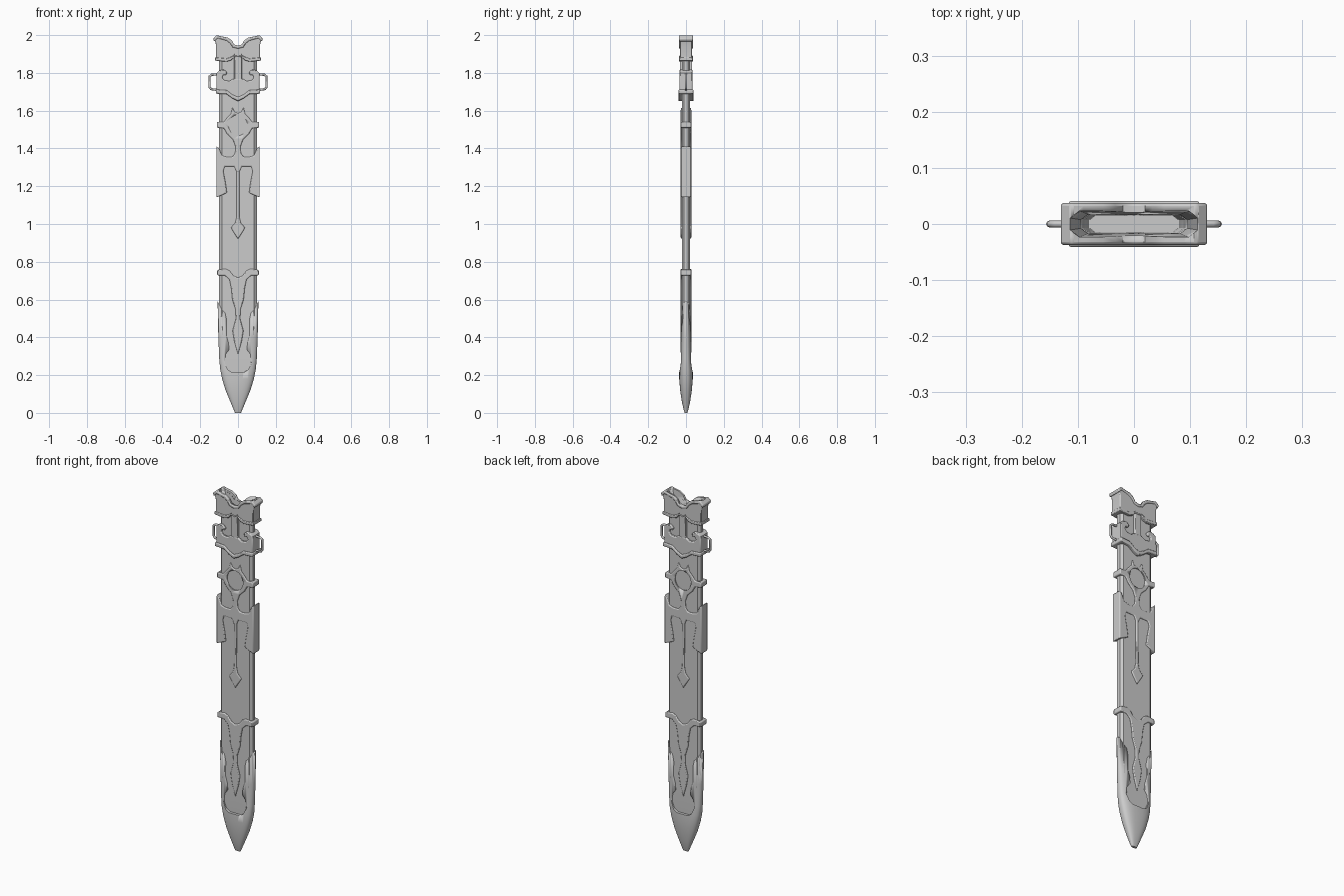
import bpy, bmesh, math

if "Cube" in bpy.data.objects:
    bpy.data.objects.remove(bpy.data.objects["Cube"])

OCT = [(1, .45), (.86, 1), (0, 1), (-.86, 1), (-1, .45),
       (-1, -.45), (-.86, -1), (0, -1), (.86, -1), (1, -.45)]


def _round(i, n=32, p=.75):
    c, s = math.cos(2 * math.pi * i / n), math.sin(2 * math.pi * i / n)
    return (math.copysign(abs(c) ** p, c), math.copysign(abs(s) ** p, s))


ROUND = [_round(i) for i in range(32)]


def finish(name, bm, angle=35):
    bmesh.ops.recalc_face_normals(bm, faces=bm.faces)
    me = bpy.data.meshes.new(name)
    bm.to_mesh(me)
    bm.free()
    ob = bpy.data.objects.new(name, me)
    bpy.context.collection.objects.link(ob)
    bpy.ops.object.select_all(action='DESELECT')
    ob.select_set(True)
    bpy.context.view_layer.objects.active = ob
    bpy.ops.object.shade_smooth_by_angle(angle=math.radians(angle))
    return ob


def loft(name, unit, sections, angle=35):
    """Closed solid through (z, half width, half depth) sections."""
    bm = bmesh.new()
    rings = [[bm.verts.new((u * hx, v * hy, z)) for u, v in unit] for z, hx, hy in sections]
    n = len(unit)
    for a, b in zip(rings, rings[1:]):
        for i in range(n):
            bm.faces.new((a[i], a[(i + 1) % n], b[(i + 1) % n], b[i]))
    bm.faces.new(rings[0])
    bm.faces.new(rings[-1])
    return finish(name, bm, angle)


def plate(name, half, depth, bevel=.005):
    """Right half outline (starting and ending at x=0), mirrored and extruded front to back."""
    pts = half + [(-x, z) for x, z in reversed(half) if x > 0]
    bm = bmesh.new()
    f = bm.faces.new([bm.verts.new((x, -depth, z)) for x, z in pts])
    ext = bmesh.ops.extrude_face_region(bm, geom=[f])
    bmesh.ops.translate(bm, vec=(0, 2 * depth, 0),
                        verts=[v for v in ext['geom'] if isinstance(v, bmesh.types.BMVert)])
    ob = finish(name, bm)
    if bevel:
        m = ob.modifiers.new("soft_edges", 'BEVEL')
        m.width, m.segments, m.limit_method = bevel, 2, 'ANGLE'
        m.angle_limit = math.radians(50)
    return ob


def cut(ob, cutter):
    m = ob.modifiers.new("cut", 'BOOLEAN')
    m.operation, m.object = 'DIFFERENCE', cutter
    cutter.hide_render = True
    cutter.hide_set(True)


# Hollow for the blade
cavity = loft("cavity_cutter", OCT, [(.3, .08, .015), (.6, .09, .016), (1.88, .095, .017),
                                     (1.95, .106, .021), (2.03, .119, .025)])

# Faceted main body
body = loft("body", OCT, [(.1, .05, .015), (.22, .086, .021), (.32, .094, .022),
                          (.6, .1, .022), (1.88, .1, .022)], 15)
cut(body, cavity)

# Rounded chape with a window cut front to back
chape = loft("chape", ROUND, [(0, .016, .007), (.015, .022, .012), (.06, .041, .022),
                              (.12, .066, .031), (.18, .084, .036), (.23, .094, .036),
                              (.28, .099, .032), (.4, .104, .029), (.59, .108, .028)])
window = plate("chape_window_cutter",
               [(0, .217), (.035, .217), (.055, .23), (.07, .265), (.066, .31), (.047, .335),
                (.05, .37), (.062, .41), (.06, .49), (.068, .53), (.088, .55), (.1, .575),
                (.109, .592), (.109, .64), (0, .64)], .1, 0)
cut(chape, window)
cut(chape, cavity)

# Lower band with pendant
lower = plate("lower_ornament",
              [(0, .715), (.025, .727), (.045, .753), (.065, .763), (.11, .757), (.11, .728),
               (.07, .728), (.045, .705), (.036, .66), (.03, .6), (.014, .55), (.011, .5),
               (.029, .435), (.02, .38), (0, .31)], .028)
cut(lower, cavity)

# Upper ornament: ring, side clamps and arrow pendant
upper = plate("upper_ornament",
              [(0, 1.585), (.018, 1.593), (.03, 1.618), (.037, 1.585), (.058, 1.562),
               (.075, 1.54), (.112, 1.54), (.112, 1.51), (.075, 1.507), (.058, 1.477),
               (.027, 1.447), (.013, 1.41), (.015, 1.375), (.03, 1.355), (.06, 1.355),
               (.085, 1.362), (.1, 1.4), (.115, 1.413), (.115, 1.14), (.058, 1.165),
               (.066, 1.22), (.078, 1.28), (.07, 1.305), (.02, 1.305), (.009, 1.28),
               (.007, 1.04), (.015, 1.005), (.038, .98), (0, .92)], .028)
hole = loft("ring_hole_cutter", [(math.cos(a * math.pi / 16), math.sin(a * math.pi / 16))
                                 for a in range(32)], [(-.1, .05, .055), (.1, .05, .055)])
hole.rotation_euler.x = math.radians(90)
hole.location.z = 1.523
cut(upper, hole)
cut(upper, cavity)

# Throat lobes joined to a centre strip
top_edge = [(0, 1.945), (.02, 1.95), (.033, 1.972), (.055, 1.987), (.09, 1.994),
            (.112, 2.0), (.132, 1.982)]
throat = plate("throat", [(x, z - .004) for x, z in top_edge[:-1]] +
               [(.126, 1.982), (.117, 1.95), (.117, 1.868), (.06, 1.862), (.035, 1.872),
                (.021, 1.89), (.021, 1.74), (0, 1.73)], .033)
rim = plate("throat_rim", top_edge + [(.126, 1.965), (.108, 1.983), (.088, 1.978), (.06, 1.97),
                                      (.043, 1.957), (.028, 1.935), (0, 1.928)], .037)
for part in (throat, rim):
    cut(part, cavity)

# Lip along the bottom of the throat lobes, left open at the centre strip
lip = plate("throat_lip", [(0, 1.89), (.021, 1.893), (.037, 1.885), (.06, 1.876), (.121, 1.882),
                           (.121, 1.865), (.06, 1.859), (.034, 1.868), (.021, 1.885),
                           (0, 1.883)], .036, .003)
cut(lip, cavity)

# Hanger collar with hooked arms and a pointed lower lip
collar = plate("collar", [(0, 1.77), (.022, 1.77), (.045, 1.757), (.07, 1.76), (.084, 1.775),
                          (.078, 1.79), (.062, 1.788), (.058, 1.803), (.075, 1.818),
                          (.1, 1.812), (.113, 1.8), (.113, 1.69), (.06, 1.69), (.03, 1.668),
                          (0, 1.655)], .034)
collar_lip = plate("collar_lip", [(0, 1.672), (.03, 1.685), (.06, 1.708), (.117, 1.712),
                                  (.117, 1.69), (.06, 1.687), (.03, 1.665), (0, 1.65)], .041)
for part in (collar, collar_lip):
    cut(part, cavity)

# Strap loops
for side, s in (("left", -1), ("right", 1)):
    cu = bpy.data.curves.new(side + "_strap_loop", 'CURVE')
    cu.dimensions, cu.bevel_depth, cu.bevel_resolution = '3D', .006, 2
    cu.use_fill_caps = True
    path = [(.106, 1.792), (.14, 1.79), (.15, 1.782), (.151, 1.725), (.143, 1.714), (.106, 1.71)]
    sp = cu.splines.new('POLY')
    sp.points.add(len(path) - 1)
    for p, (x, z) in zip(sp.points, path):
        p.co = (s * x, 0, z, 1)
    bpy.context.collection.objects.link(bpy.data.objects.new(side + "_strap_loop", cu))
